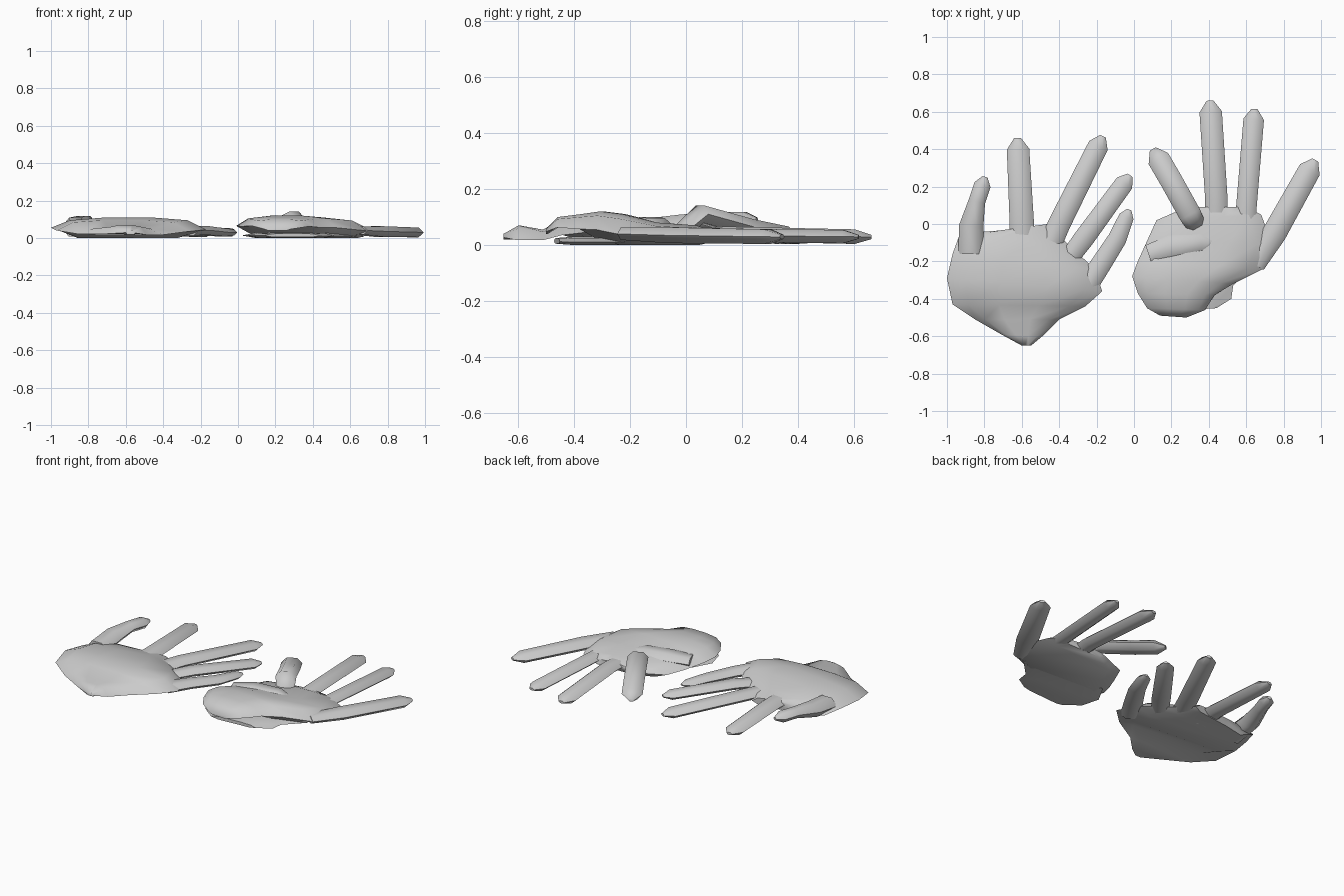
import bpy
import bmesh
import math
from mathutils import Vector

cube = bpy.data.objects.get("Cube")
if cube:
    bpy.data.objects.remove(cube, do_unlink=True)

# One plain grey cloth colour
cloth = bpy.data.materials.new("grey_cloth")
cloth.use_nodes = True
grey = (0.6, 0.6, 0.6, 1)
cloth.diffuse_color = grey
cloth.node_tree.nodes["Principled BSDF"].inputs["Base Color"].default_value = grey

CM = 0.01  # the measurements below are in hundredths


def loft(name, rings):
    """Skin closed rings of points and cap both ends."""
    bm = bmesh.new()
    loops = [[bm.verts.new(p) for p in ring] for ring in rings]
    for a, b in zip(loops, loops[1:]):
        for i in range(len(a)):
            j = (i + 1) % len(a)
            bm.faces.new((a[i], a[j], b[j], b[i]))
    bm.faces.new(loops[-1])
    bm.faces.new(list(reversed(loops[0])))
    bmesh.ops.recalc_face_normals(bm, faces=bm.faces)
    mesh = bpy.data.meshes.new(name)
    bm.to_mesh(mesh)
    bm.free()
    mesh.materials.append(cloth)
    obj = bpy.data.objects.new(name, mesh)
    bpy.context.collection.objects.link(obj)
    bpy.ops.object.select_all(action='DESELECT')
    obj.select_set(True)
    bpy.context.view_layer.objects.active = obj
    bpy.ops.object.shade_smooth_by_angle(angle=math.radians(60))


# Across the hand: top points, then the two side edges and the underside
TOP = [(.12, .85), (.35, 1), (.65, 1), (.88, .85)]


def palm(name, rows):
    """Rows from wrist to knuckles: left x, y, right x, y, bottom z, top z, hollow underside."""
    rings = []
    for x1, y1, x2, y2, low, high, hollow in rows:
        a, b = Vector((x1, y1, low)) * CM, Vector((x2, y2, low)) * CM
        rise = Vector((0, 0, (high - low) * CM))
        solid = 1 - hollow
        section = [(0, .45 * solid), *TOP, (1, .35 * solid), (.85, hollow), (.15, hollow)]
        rings.append([a.lerp(b, t) + rise * h for t, h in section])
    loft(name, rings)


def finger(name, path, thickness=0.5):
    """Six-sided tube along points of x, y, z, half width, with a blunt tip."""
    pts = [Vector(p[:3]) * CM for p in path]
    widths = [p[3] * CM for p in path]
    end = (pts[-1] - pts[-2]).normalized()
    pts.append(pts[-1] + end * widths[-1])
    widths.append(widths[-1] * 0.3)
    rings = []
    for i, (p, w) in enumerate(zip(pts, widths)):
        along = pts[min(i + 1, len(pts) - 1)] - pts[max(i - 1, 0)]
        side = Vector((along.y, -along.x, 0)).normalized()
        up = Vector((0, 0, thickness))
        angles = [k * math.pi / 3 for k in range(6)]
        rings.append([p + w * (side * math.cos(a) + up * math.sin(a)) for a in angles])
    loft(name, rings)


# Right glove, back of the hand up; the pointed cuff dips behind a ridge
palm("right_glove_palm", [
    (-60, -65, -55, -65, 2, 4, 0),
    (-71, -59, -49, -60, 0, 7, .3),
    (-85, -51, -40, -51, 0.5, 5.5, .3),
    (-97, -43, -26, -44, 2, 9.5, .4),
    (-100, -29, -17, -36, 1, 11, 0),
    (-97, -16, -21, -24, 0, 10, 0),
    (-93, -5, -34, -12, 0, 7, 0),
    (-76, -4, -46, 0, 0, 5, 0)])
finger("right_glove_thumb", [(-87, -16, 5, 7), (-87, -1, 7, 6.5), (-84, 12, 9, 4.5), (-81, 21, 9, 4.5)], 0.7)
finger("right_glove_index_finger", [(-60, -12, 3, 7), (-60, 1, 3.5, 6.5), (-62, 40, 3, 6)])
finger("right_glove_middle_finger", [(-46, -14, 3, 6), (-40, 0, 3.5, 6), (-19, 42, 3, 5.5)])
finger("right_glove_ring_finger", [(-36, -20, 3, 5), (-27, -8, 4, 5.5), (-5, 22, 3, 5)])
finger("right_glove_little_finger", [(-26, -34, 4, 6), (-18, -22, 4, 5.5), (-9, -8, 3, 5), (-4, 4, 3, 4)])

# Left glove, palm up; upper and lower cuff panels gape at the wrist
palm("left_glove_palm", [
    (14, -49, 28, -50, 4, 6, 0),
    (7, -45, 38, -46, 5, 10, .3),
    (2, -37, 43, -38, 4, 11, .3),
    (-1, -28, 53, -32, 2, 12, 0),
    (2, -20, 69, -24, 0, 11, 0),
    (7, -9, 74, -11, 0, 8, 0),
    (12, 2, 68, 5, 0, 7, 0),
    (28, 9, 60, 9, 1, 5, 0)])
palm("left_glove_lower_cuff", [
    (14, -47, 44, -45, 0.5, 2.5, 0),
    (5, -40, 52, -40, 0, 3, 0),
    (2, -29, 53, -33, 0, 3, 0),
    (8, -18, 64, -22, 0, 3, 0)])
finger("left_glove_thumb", [(8, -17, 6, 6), (20, -13, 7, 7), (36, -10.5, 7, 6)])
finger("left_glove_index_finger", [(34, -2, 5, 5), (30, 5, 11, 6), (20, 23, 6, 6), (13, 35, 3.5, 6)], 0.6)
finger("left_glove_middle_finger", [(44, 0, 3, 6), (44, 14, 4, 6), (41, 60, 3, 6)])
finger("left_glove_ring_finger", [(59, -8, 3, 6), (60, 8, 3.5, 5.5), (64, 56, 3, 5.5)])
finger("left_glove_little_finger", [(65, -22, 4, 5), (75, -5, 3.5, 6.5), (94, 29, 3, 6)])
